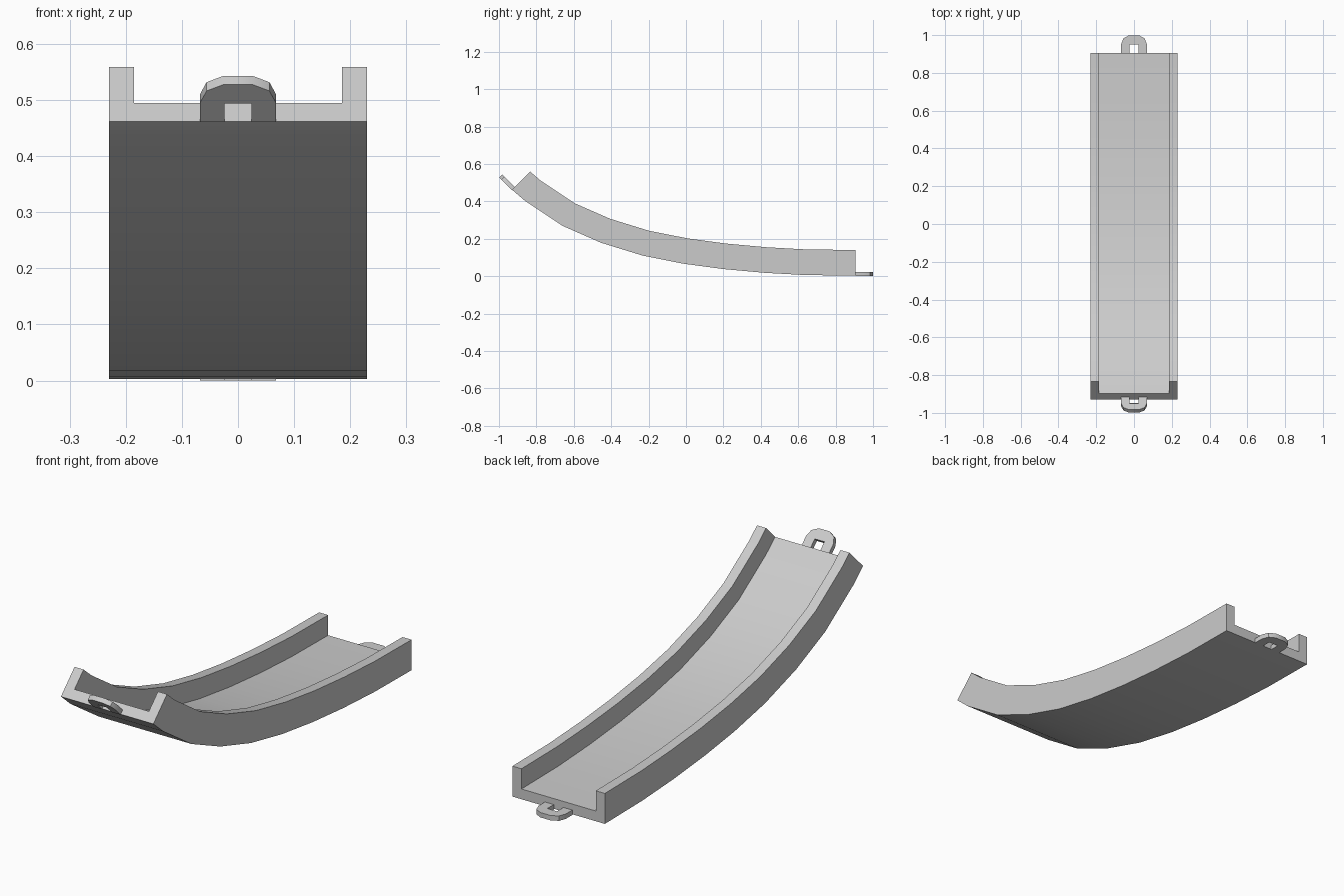
import bpy
from mathutils import Vector

if "Cube" in bpy.data.objects:
    bpy.data.objects.remove(bpy.data.objects["Cube"])


def make_object(name, verts, faces, angle):
    mesh = bpy.data.meshes.new(name)
    mesh.from_pydata(verts, [], faces)
    obj = bpy.data.objects.new(name, mesh)
    bpy.context.collection.objects.link(obj)
    bpy.ops.object.select_all(action='DESELECT')
    obj.select_set(True)
    bpy.context.view_layer.objects.active = obj
    bpy.ops.object.mode_set(mode='EDIT')
    bpy.ops.mesh.select_all(action='SELECT')
    bpy.ops.mesh.normals_make_consistent(inside=False)
    bpy.ops.object.mode_set(mode='OBJECT')
    bpy.ops.object.shade_smooth_by_angle(angle=angle)
    return obj


def loft(rings):
    # Faces joining consecutive rings, with both ends capped
    n = len(rings[0])
    verts = [v for ring in rings for v in ring]
    faces = [(i * n + j, i * n + (j + 1) % n, (i + 1) * n + (j + 1) % n, (i + 1) * n + j)
             for i in range(len(rings) - 1) for j in range(n)]
    faces += [tuple(range(n)), tuple(range(len(verts) - n, len(verts)))]
    return verts, faces


# Curved channel: underside path in (y, z) swept with a U cross-section
path = [Vector(p) for p in [(0.905, 0.003), (0.64, 0.006), (0.42, 0.018), (0.2, 0.038),
                            (-0.015, 0.067), (-0.235, 0.111), (-0.455, 0.179),
                            (-0.66, 0.269), (-0.86, 0.402), (-0.93, 0.462)]]
half = [(0.23, 0), (0.23, 0.137), (0.185, 0.137), (0.185, 0.046)]
section = half + [(-x, h) for x, h in reversed(half)]
rings = []
for i, p in enumerate(path):
    if i == 0:
        normal = Vector((0, 1))
    elif i == len(path) - 1:
        normal = Vector((1, 1)).normalized()
    else:
        d = (p - path[i - 1]).normalized() + (path[i + 1] - p).normalized()
        normal = Vector((d.y, -d.x)).normalized()
    rings.append([(x, p.x + normal.x * h, p.y + normal.y * h) for x, h in section])
make_object("track_channel", *loft(rings), 0.6)

# Connector loops: U-shaped outline extruded to a thin plate
side = [(0.024, 0), (0.068, 0), (0.068, 0.047), (0.056, 0.078), (0.026, 0.094)]
outline = side + [(-x, s) for x, s in reversed(side)] + [(-0.024, 0.046), (0.024, 0.046)]


def connector(name, origin, along, up):
    o, a, u = Vector(origin), Vector(along).normalized(), Vector(up).normalized()
    plates = [[Vector((x, 0, 0)) + o + a * s + u * h for x, s in outline]
              for h in (0, 0.022)]
    make_object(name, *loft(plates), 0.5)


connector("back_connector", (0, 0.905, 0), (0, 1, 0), (0, 0, 1))
connector("front_connector", (0, -0.932, 0.461), (0, -1, 1), (0, 1, 1))
